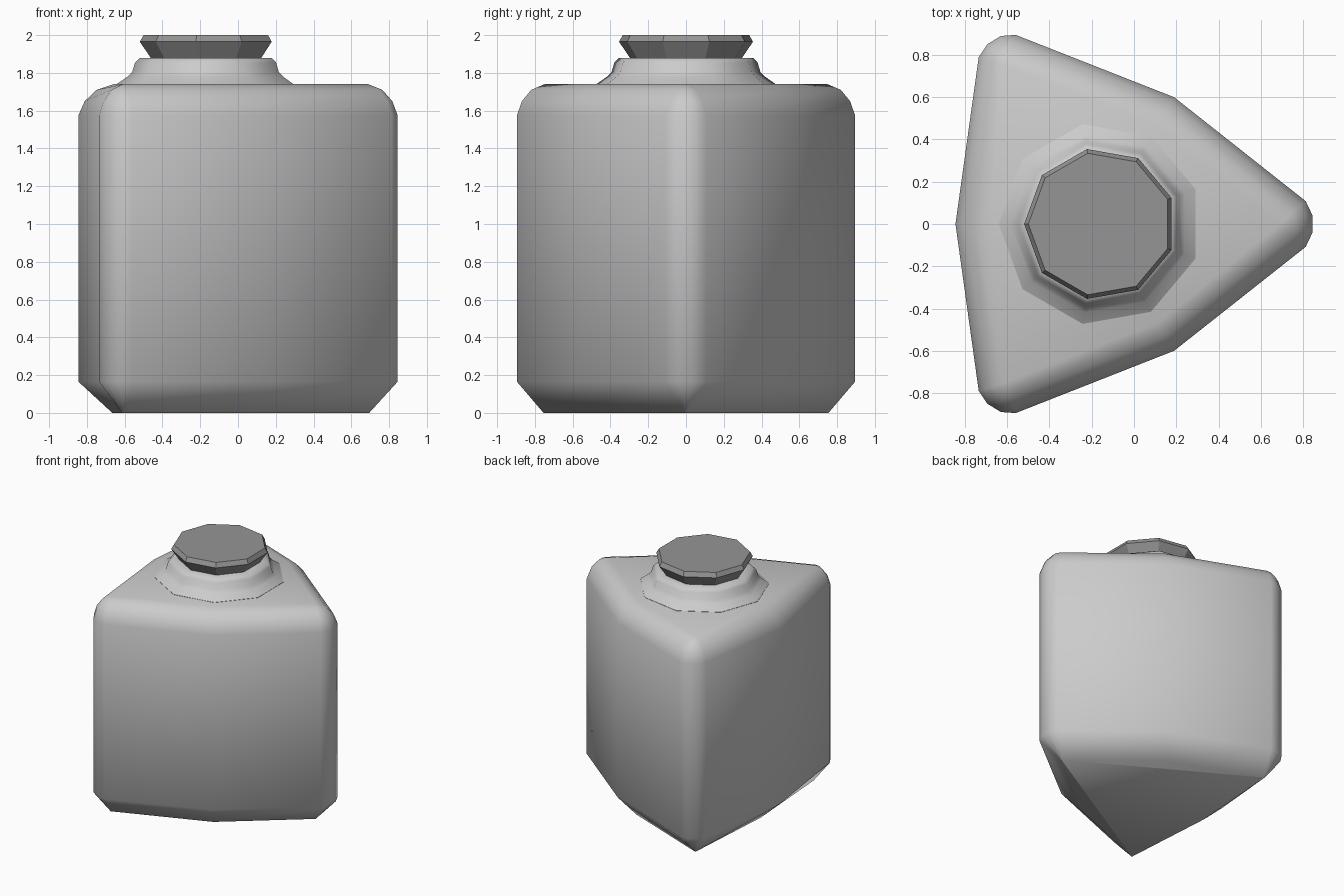
import bpy, bmesh
from math import cos, sin, pi, radians

if "Cube" in bpy.data.objects:
    bpy.data.objects.remove(bpy.data.objects["Cube"])


def loft(name, rings, angle):
    """Skin a stack of equally sized point rings and cap both ends."""
    bm = bmesh.new()
    loops = [[bm.verts.new(p) for p in ring] for ring in rings]
    n = len(loops[0])
    for a, b in zip(loops, loops[1:]):
        for i in range(n):
            j = (i + 1) % n
            bm.faces.new((a[i], a[j], b[j], b[i]))
    bm.faces.new(loops[0][::-1])
    bm.faces.new(loops[-1])
    bmesh.ops.remove_doubles(bm, verts=bm.verts, dist=0.0005)
    bmesh.ops.recalc_face_normals(bm, faces=bm.faces)
    mesh = bpy.data.meshes.new(name)
    bm.to_mesh(mesh)
    bm.free()
    obj = bpy.data.objects.new(name, mesh)
    bpy.context.collection.objects.link(obj)
    bpy.ops.object.select_all(action='DESELECT')
    obj.select_set(True)
    bpy.context.view_layer.objects.active = obj
    bpy.ops.object.shade_smooth_by_angle(angle=radians(angle))
    return obj


# Upper half of the bulged triangle: outer point and the inset point it shrinks to
TIP, BULGE, CORNER, BACK = (0.69, 0), (0.11, 0.47), (-0.61, 0.75), (-0.66, 0)
half = [((0.845, 0.04), TIP), ((0.813, 0.108), TIP), ((0.19, 0.6), BULGE),
        ((-0.56, 0.895), CORNER), ((-0.63, 0.89), CORNER),
        ((-0.695, 0.85), CORNER), ((-0.735, 0.79), CORNER)]
mirrored = [((o[0], -o[1]), (i[0], -i[1])) for o, i in reversed(half)]
outline = half + [((-0.845, 0), BACK)] + mirrored


def body_ring(t, z):
    return [(i[0] + t * (o[0] - i[0]), i[1] + t * (o[1] - i[1]), z)
            for o, i in outline]


# Body: chamfered below, rounded above
body_profile = [(0.03, 0), (1, 0.165), (1, 1.575), (0.82, 1.65),
                (0.48, 1.71), (0, 1.74)]
loft("bottle_body", [body_ring(t, z) for t, z in body_profile], 60)


def round_part(name, profile, angle, sides=9, cx=-0.16):
    rings = [[(cx + r * cos(pi + 2 * pi * k / sides),
               r * sin(pi + 2 * pi * k / sides), z) for k in range(sides)]
             for r, z in profile]
    return loft(name, rings, angle)


# Neck
round_part("bottle_neck", [(0.48, 1.73), (0.48, 1.742), (0.425, 1.78),
                           (0.40, 1.805), (0.385, 1.855), (0.36, 1.88),
                           (0.28, 1.88)], 50)

# Flared stopper
stopper = round_part("stopper", [(0.295, 1.87), (0.36, 1.965), (0.34, 2.0)], 30)
mat = bpy.data.materials.new("stopper_grey")
mat.diffuse_color = (0.3, 0.3, 0.3, 1)
mat.use_nodes = True
mat.node_tree.nodes["Principled BSDF"].inputs["Base Color"].default_value = mat.diffuse_color
stopper.data.materials.append(mat)
